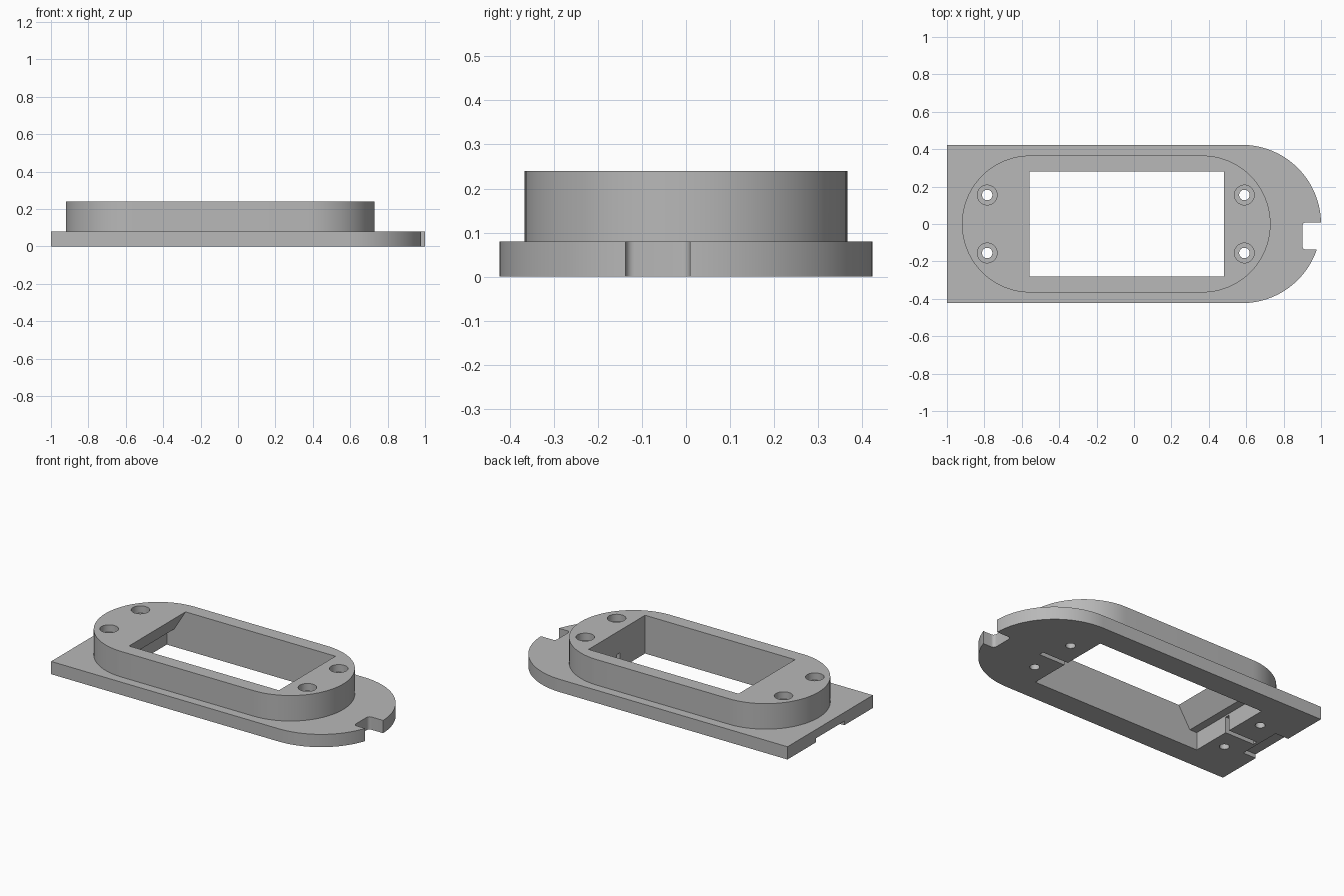
import bpy, bmesh
from math import cos, sin, pi

cube = bpy.data.objects.get("Cube")
if cube:
    bpy.data.objects.remove(cube)

grey = bpy.data.materials.new("plain_grey")
grey.use_nodes = True
colour = (0.48, 0.48, 0.48, 1)
grey.diffuse_color = colour
grey.node_tree.nodes["Principled BSDF"].inputs["Base Color"].default_value = colour

TOP, PLATE = 0.24, 0.08


def prism(name, points, start, end, axis="z"):
    """Extrude an outline along z, or an x-z outline along y."""
    bm = bmesh.new()
    if axis == "z":
        verts = [bm.verts.new((a, b, start)) for a, b in points]
        shift = (0, 0, end - start)
    else:
        verts = [bm.verts.new((a, start, b)) for a, b in points]
        shift = (0, end - start, 0)
    face = bm.faces.new(verts)
    new = bmesh.ops.extrude_face_region(bm, geom=[face])["geom"]
    bmesh.ops.translate(bm, vec=shift, verts=[v for v in new if isinstance(v, bmesh.types.BMVert)])
    bmesh.ops.recalc_face_normals(bm, faces=bm.faces)
    mesh = bpy.data.meshes.new(name)
    bm.to_mesh(mesh)
    bm.free()
    mesh.materials.append(grey)
    obj = bpy.data.objects.new(name, mesh)
    bpy.context.collection.objects.link(obj)
    return obj


def arc(cx, cy, r, a0, a1, n):
    return [(cx + r * cos(a0 + (a1 - a0) * i / n), cy + r * sin(a0 + (a1 - a0) * i / n))
            for i in range(n + 1)]


def circle(cx, cy, r, n=32):
    return arc(cx, cy, r, 0, 2 * pi, n)[:-1]


def box(name, x0, x1, y0, y1, z0, z1):
    return prism(name, [(x0, y0), (x1, y0), (x1, y1), (x0, y1)], z0, z1)


def combine(target, tool, operation):
    mod = target.modifiers.new(tool.name, "BOOLEAN")
    mod.operation, mod.solver, mod.object = operation, "EXACT", tool
    bpy.ops.object.select_all(action="DESELECT")
    bpy.context.view_layer.objects.active = target
    target.select_set(True)
    bpy.ops.object.modifier_apply(modifier=mod.name)
    bpy.data.objects.remove(tool)


# Base plate, square at one end and round at the other
R = 0.423
frame = prism("mounting_frame", [(-1, R), (-1, -R)] + arc(1 - R, 0, R, -pi / 2, pi / 2, 64), 0, PLATE)

# Raised rim with two round ends
r = 0.366
rim = prism("raised_rim", arc(0.73 - r, 0, r, -pi / 2, pi / 2, 48)
            + arc(-0.92 + r, 0, r, pi / 2, 3 * pi / 2, 48), PLATE / 2, TOP)
combine(frame, rim, "UNION")

# Window with an undercut end
window = prism("window", [(0.48, -0.1), (0.48, 0.3), (-0.56, 0.3), (-0.56, TOP - 0.001),
                          (-0.64, 0.11), (-0.69, 0.11), (-0.69, -0.1)], -0.28, 0.28, "y")
combine(frame, window, "DIFFERENCE")

# Counterbored screw holes
for x in (-0.785, 0.59):
    for y in (-0.155, 0.155):
        combine(frame, prism("screw_hole", circle(x, y, 0.028), -0.1, 0.3), "DIFFERENCE")
        combine(frame, prism("screw_recess", circle(x, y, 0.053), TOP - 0.045, 0.3), "DIFFERENCE")

# Notch with rounded inner corners
f = 0.02
notch = prism("notch", [(1.1, -0.137), (1.1, 0.009)] + arc(0.9 + f, 0.009 - f, f, pi / 2, pi, 6)
              + arc(0.9 + f, -0.137 + f, f, pi, 3 * pi / 2, 6), -0.1, 0.15)
combine(frame, notch, "DIFFERENCE")

# Underside: narrow slots at both window ends, and the cable groove
combine(frame, box("round_end_slot", 0.45, 0.66, -0.03, 0.0, -0.1, 0.1), "DIFFERENCE")
combine(frame, box("square_end_slot", -0.89, -0.66, -0.03, 0.0, -0.1, 0.1), "DIFFERENCE")
combine(frame, box("cable_groove", -1.1, -0.91, -0.14, 0.14, -0.1, 0.025), "DIFFERENCE")

bpy.ops.object.select_all(action="DESELECT")
frame.select_set(True)
bpy.context.view_layer.objects.active = frame
bpy.ops.object.shade_smooth_by_angle(angle=pi / 6)
